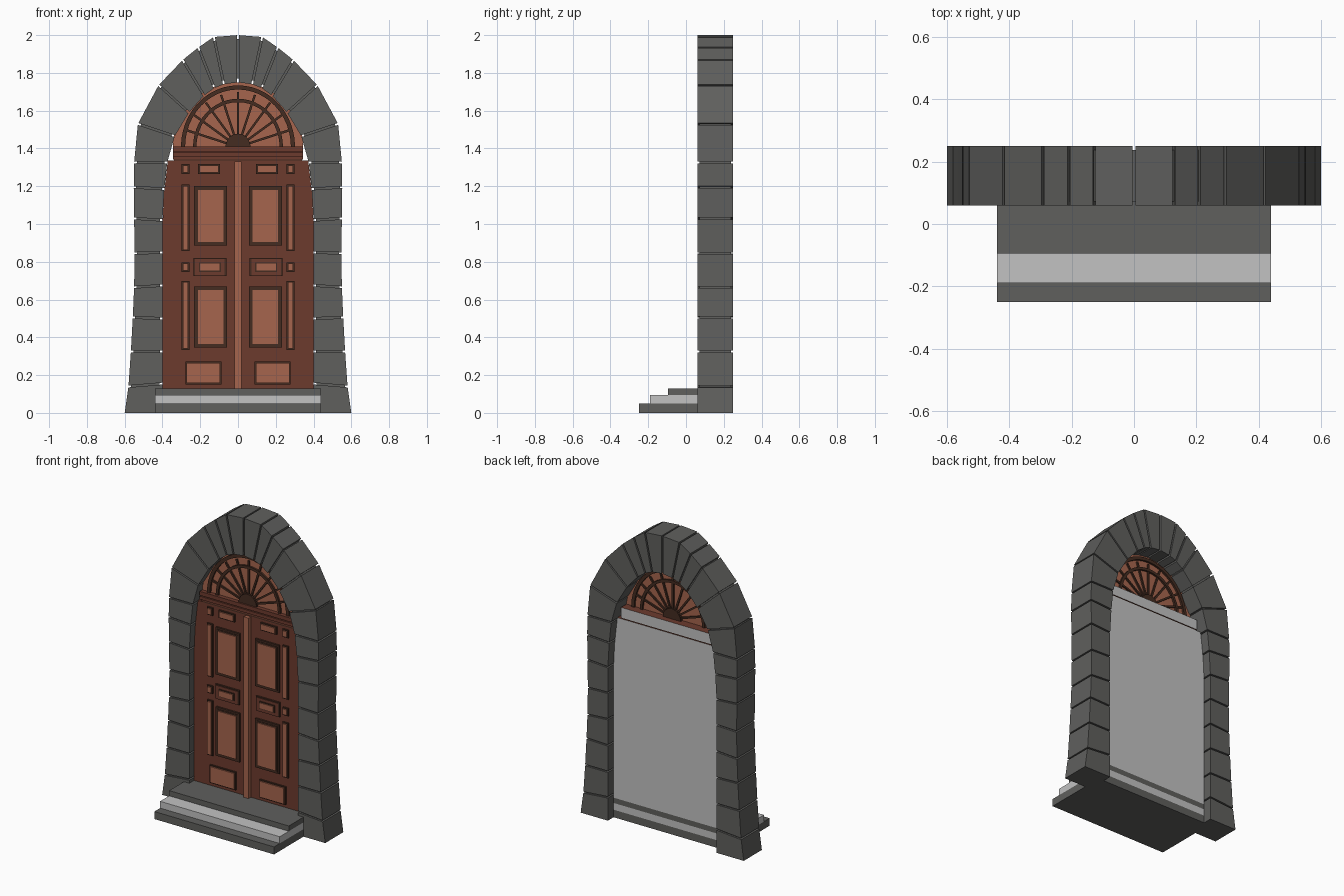
import bpy, bmesh, math

cube = bpy.data.objects.get("Cube")
if cube:
    bpy.data.objects.remove(cube, do_unlink=True)


def material(name, rgb):
    m = bpy.data.materials.new(name)
    m.use_nodes = True
    m.diffuse_color = (*rgb, 1)
    m.node_tree.nodes["Principled BSDF"].inputs["Base Color"].default_value = (*rgb, 1)
    return m


STONE = material("dark grey stone", (0.115, 0.115, 0.11))
PALE = material("pale grey", (0.54, 0.54, 0.54))
WOOD = material("red brown wood", (0.15, 0.043, 0.027))
PANEL = material("light brown wood", (0.38, 0.13, 0.075))
TRIM = material("dark brown trim", (0.058, 0.025, 0.015))


def prisms(name, outlines, y0, y1, mat, back=None):
    """Extrude x-z outlines from y0 to y1 in one object; optional rear colour."""
    bm = bmesh.new()
    for pts in outlines:
        a = [bm.verts.new((x, y0, z)) for x, z in pts]
        b = [bm.verts.new((x, y1, z)) for x, z in pts]
        bm.faces.new(a)
        bm.faces.new(b[::-1])
        for i in range(len(a)):
            j = (i + 1) % len(a)
            bm.faces.new((a[j], a[i], b[i], b[j]))
    bmesh.ops.recalc_face_normals(bm, faces=bm.faces[:])
    me = bpy.data.meshes.new(name)
    me.materials.append(mat)
    if back:
        me.materials.append(back)
        for f in bm.faces:
            f.material_index = int(f.normal.y > 0.5)
    bm.to_mesh(me)
    bm.free()
    ob = bpy.data.objects.new(name, me)
    bpy.context.collection.objects.link(ob)
    return ob


def rect(x0, x1, z0, z1):
    return [(x0, z0), (x1, z0), (x1, z1), (x0, z1)]


def flip(outline):
    return [(-x, z) for x, z in outline]


def both(outlines):
    return outlines + [flip(o) for o in outlines]


def grow(r, d):
    x0, x1, z0, z1 = r
    return (x0 - d, x1 + d, z0 - d, z1 + d)


def lerp(p, q, t):
    return (p[0] + (q[0] - p[0]) * t, p[1] + (q[1] - p[1]) * t)


# Stone surround: joints run from the inner to the outer edge
joints = [((0.40, 0.0), (0.60, 0.0)), ((0.40, 0.155), (0.58, 0.14)),
          ((0.40, 0.325), (0.567, 0.325)), ((0.40, 0.50), (0.557, 0.505)),
          ((0.40, 0.675), (0.55, 0.665)), ((0.40, 0.85), (0.547, 0.845)),
          ((0.40, 1.02), (0.55, 1.03)), ((0.39, 1.185), (0.552, 1.195)),
          ((0.375, 1.325), (0.55, 1.325)), ((0.335, 1.465), (0.53, 1.53)),
          ((0.26, 1.59), (0.42, 1.735)), ((0.18, 1.68), (0.293, 1.868)),
          ((0.125, 1.72), (0.21, 1.935)), ((0.075, 1.74), (0.128, 1.99)),
          ((0.0, 1.75), (0.0, 2.0))]
GAP = 0.005
stones, core = [], []
for k, ((i0, o0), (i1, o1)) in enumerate(zip(joints, joints[1:])):
    def along(p, q, end):
        length = math.dist(p, q)
        t = GAP / length
        return lerp(p, q, 1 - t if end else (t if k else 0))
    stones.append([along(i0, i1, False), along(o0, o1, False),
                   along(o0, o1, True), along(i0, i1, True)])
    core.append([lerp(i0, o0, 0.08), lerp(o0, i0, 0.08),
                 lerp(o1, i1, 0.08), lerp(i1, o1, 0.08)])
prisms("arch_stones", both(stones), 0.06, 0.25, STONE)
prisms("arch_mortar", both(core), 0.072, 0.238, STONE)

# Steps
BACK = 0.19
for name, front, z0, z1, mat in (("lower_step", -0.25, 0, 0.05, STONE),
                                 ("middle_step", -0.19, 0.05, 0.095, PALE),
                                 ("upper_step", -0.095, 0.095, 0.13, STONE)):
    prisms(name, [rect(-0.44, 0.44, z0, z1)], front, BACK, mat)

# Door leaf and central post
FRONT = 0.11
half = [(0.40, 0.13), (0.40, 1.0), (0.392, 1.16), (0.372, 1.335)]
prisms("door_leaves", [half + flip(half)[::-1]], FRONT, BACK, WOOD, PALE)
prisms("centre_post", [rect(-0.018, 0.018, 0.13, 1.33)], FRONT - 0.025, FRONT, PANEL)

# Large framed panels
big = [(0.077, 0.213, 0.905, 1.18), (0.077, 0.213, 0.365, 0.65)]
prisms("large_panel_frames", both([rect(*grow(r, 0.02)) for r in big]),
       FRONT - 0.012, FRONT, TRIM)
prisms("large_panel_inner_frames", both([rect(*grow(r, 0.009)) for r in big]),
       FRONT - 0.015, FRONT, TRIM)
prisms("large_panels", both([rect(*r) for r in big]), FRONT - 0.022, FRONT, PANEL)

# Middle letter-height panels: dark rim, brown field, light centre
mid = (0.098, 0.2, 0.754, 0.79)
for name, d, depth, mat in (("middle_rims", 0.036, 0.012, TRIM),
                            ("middle_fields", 0.027, 0.016, WOOD),
                            ("middle_trims", 0.007, 0.02, TRIM),
                            ("middle_panels", 0.0, 0.026, PANEL)):
    x0, x1, z0, z1 = grow(mid, d)
    prisms(name, both([rect(x0, x1, max(z0, 0.772 - 0.03 - d * 0.5),
                            min(z1, 0.772 + 0.03 + d * 0.5))]),
           FRONT - depth, FRONT, mat)

# Small panels, side strips and kick panels
small = [(0.102, 0.205, 1.272, 1.31), (0.264, 0.291, 1.272, 1.31),
         (0.264, 0.291, 0.753, 0.79), (0.264, 0.291, 0.863, 1.202),
         (0.264, 0.291, 0.34, 0.692), (0.094, 0.272, 0.158, 0.264)]
prisms("small_panel_trims", both([rect(*grow(r, 0.007)) for r in small]),
       FRONT - 0.01, FRONT, TRIM)
prisms("small_panels", both([rect(*r) for r in small]), FRONT - 0.018, FRONT, PANEL)

# Lintel with mouldings
prisms("lintel", [rect(-0.345, 0.345, 1.342, 1.41)], FRONT - 0.005, BACK, WOOD, PALE)
prisms("lintel_shadow_line", [rect(-0.34, 0.34, 1.333, 1.343)], FRONT, BACK - 0.005, TRIM)
prisms("lintel_mouldings", [rect(-0.345, 0.345, 1.357, 1.378),
                            rect(-0.345, 0.345, 1.384, 1.41)],
       FRONT - 0.02, FRONT, WOOD)

# Fanlight
CZ = 1.408


def arc(rx, rz, n=24):
    return [(rx * math.cos(math.pi * i / n), CZ + rz * math.sin(math.pi * i / n))
            for i in range(n + 1)]


def band(rx, rz, w):
    outer, inner = arc(rx, rz), arc(rx - w, rz - w)
    return [[outer[i], outer[i + 1], inner[i + 1], inner[i]] for i in range(24)]


prisms("fan_panel", [arc(0.345, 0.342)], 0.118, 0.132, PANEL)
prisms("fan_rings", band(0.302, 0.326, 0.022) + band(0.238, 0.255, 0.018),
       0.105, 0.145, TRIM)
spokes = []
for i in range(1, 10):
    a = math.pi * i / 10
    c, s, w = math.cos(a), math.sin(a), 0.006
    spokes.append([(r * c - e * s, CZ + r * s + e * c)
                   for r, e in ((0.05, -w), (0.29, -w), (0.29, w), (0.05, w))])
prisms("fan_spokes", spokes, 0.108, 0.142, TRIM)
prisms("fan_hub", [arc(0.066, 0.07)], 0.1, 0.15, TRIM)
